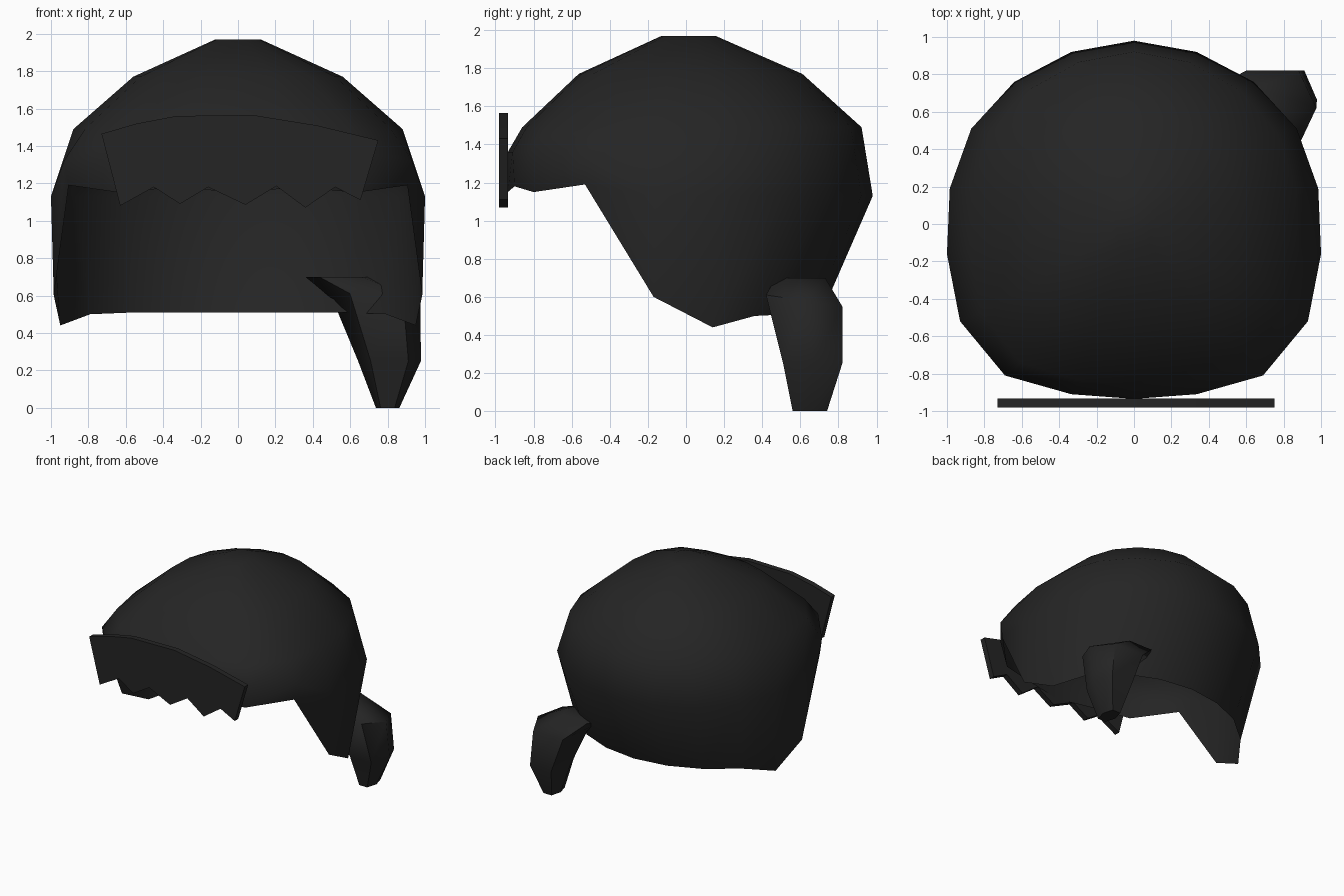
import bpy, bmesh, math

if "Cube" in bpy.data.objects:
    bpy.data.objects.remove(bpy.data.objects["Cube"])

hair = bpy.data.materials.new("black hair")
hair.diffuse_color = (0.018, 0.018, 0.018, 1)
hair.use_nodes = True
hair.node_tree.nodes["Principled BSDF"].inputs["Base Color"].default_value = hair.diffuse_color


def make(name, build, angle):
    """Build a mesh object from a bmesh function and smooth it."""
    bm = bmesh.new()
    build(bm)
    bmesh.ops.recalc_face_normals(bm, faces=bm.faces)
    mesh = bpy.data.meshes.new(name)
    bm.to_mesh(mesh)
    bm.free()
    obj = bpy.data.objects.new(name, mesh)
    bpy.context.collection.objects.link(obj)
    mesh.materials.append(hair)
    bpy.ops.object.select_all(action='DESELECT')
    obj.select_set(True)
    bpy.context.view_layer.objects.active = obj
    bpy.ops.object.shade_smooth_by_angle(angle=math.radians(angle))
    return obj


def loft(bm, rings, cap_first=False, cap_last=False):
    """Bridge closed rings of equal point count."""
    loops = [[bm.verts.new(p) for p in ring] for ring in rings]
    n = len(loops[0])
    for a, b in zip(loops, loops[1:]):
        for i in range(n):
            j = (i + 1) % n
            bm.faces.new((a[i], a[j], b[j], b[i]))
    if cap_first:
        bm.faces.new(loops[0])
    if cap_last:
        bm.faces.new(loops[-1])


def mirror(half):
    """Complete a half ring that starts and ends on the centre line."""
    return half + [(-x, y, z) for x, y, z in half[-2:0:-1]]


# Hair cap: widest outline from back to front, and the cut lower rim
wide = [(0, .98, 1.13), (.335, .92, 1.13), (.64, .76, 1.13), (.87, .51, 1.13),
        (.985, .19, 1.13), (1, -.16, 1.13), (.93, -.52, 1.32),
        (.69, -.81, 1.36), (.335, -.91, 1.36), (0, -.935, 1.36)]
rim = [(0, .71, .51), (.29, .67, .51), (.55, .56, .51), (.79, .36, .5),
       (.95, .14, .44), (.985, -.17, .6), (.905, -.53, 1.19),
       (.63, -.8, 1.15), (.335, -.9, 1.18), (0, -.935, 1.15)]


def cap(bm):
    rings = []
    for sx, sy, z in ((.12, .147, 1.97), (.56, .613, 1.77), (.88, .93, 1.49)):
        rings.append(mirror([(x * sx, y * sy + .01, z) for x, y, _ in wide]))
    loft(bm, rings + [mirror(wide), mirror(rim)], cap_first=True)


make("hair_cap", cap, 75)

# Fringe: flat jagged plate across the forehead
fringe_outline = [(-.73, 1.465), (-.54, 1.52), (-.33, 1.56), (.08, 1.565),
                  (.42, 1.51), (.75, 1.43), (.655, 1.11), (.52, 1.18),
                  (.36, 1.07), (.205, 1.185), (.04, 1.085), (-.16, 1.18),
                  (-.31, 1.09), (-.45, 1.18), (-.63, 1.08)]
make("fringe", lambda bm: loft(
    bm, [[(x, y, z) for x, z in fringe_outline] for y in (-.98, -.933)],
    True, True), 40)

# Side ponytail: tapered six-sided lock
hexagon = [(1, 0), (.6, 1), (-.6, 1), (-1, 0), (-.6, -1), (.6, -1)]


def ponytail(bm):
    rings = []
    # centre x, half x, centre y, half y, z, tilt along y
    for cx, hx, cy, hy, z, tilt in ((.8, .063, .65, .09, 0, 0),
                                    (.81, .168, .665, .155, .25, 0),
                                    (.74, .235, .62, .2, .58, -.03),
                                    (.545, .185, .6, .13, .7, 0)):
        rings.append([(cx + hx * u, cy + hy * v, z + tilt * v) for u, v in hexagon])
    loft(bm, rings, True, True)


make("ponytail", ponytail, 60)
